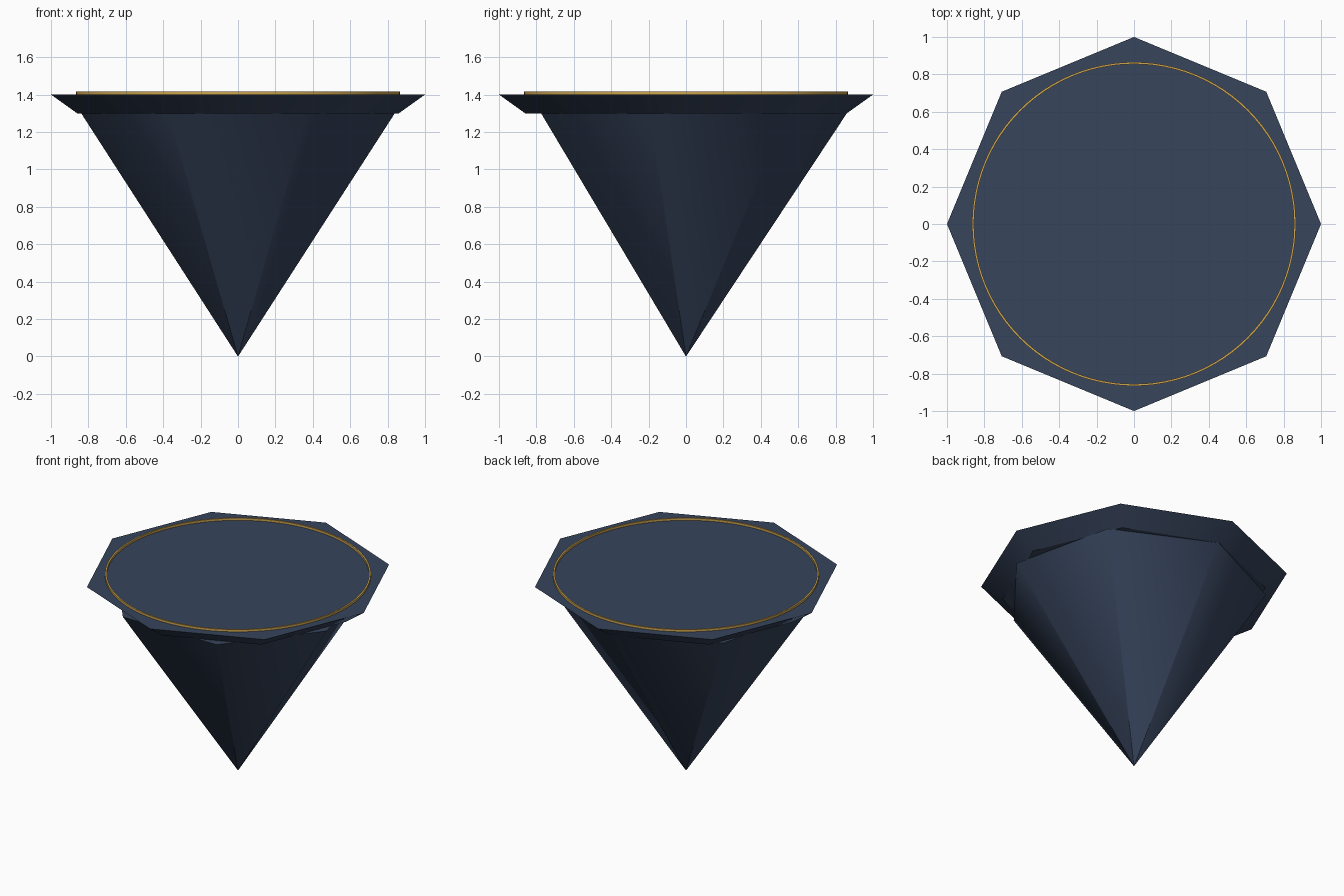
import bpy
import bmesh
from math import sin, cos, tau

default_cube = bpy.data.objects.get("Cube")
if default_cube:
    bpy.data.objects.remove(default_cube, do_unlink=True)


def make_material(name, rgb):
    mat = bpy.data.materials.new(name)
    mat.use_nodes = True
    colour = (*rgb, 1.0)
    mat.diffuse_color = colour
    mat.node_tree.nodes["Principled BSDF"].inputs["Base Color"].default_value = colour
    return mat


slate = make_material("dark_slate", (0.038, 0.058, 0.108))
gold = make_material("gold", (0.62, 0.38, 0.08))


def add_ring(bm, sides, radius, z):
    """Ring of vertices with one corner on +y, clockwise from above."""
    angles = [tau * i / sides for i in range(sides)]
    return [bm.verts.new((radius * sin(a), radius * cos(a), z)) for a in angles]


def add_band(bm, lower, upper):
    """Smooth outward strip of quads between two rings, with crisp borders."""
    for i in range(len(lower)):
        j = (i + 1) % len(lower)
        face = bm.faces.new((lower[j], lower[i], upper[i], upper[j]))
        face.smooth = True
        for edge in (face.edges[0], face.edges[2]):
            edge.smooth = False


def finish(bm, name, mat):
    mesh = bpy.data.meshes.new(name)
    bm.to_mesh(mesh)
    bm.free()
    mesh.materials.append(mat)
    bpy.context.collection.objects.link(bpy.data.objects.new(name, mesh))


def tapered_prism(name, sides, low, high, mat):
    """Closed frustum, given (radius, z) at each end."""
    bm = bmesh.new()
    lower, upper = [add_ring(bm, sides, r, z) for r, z in (low, high)]
    add_band(bm, lower, upper)
    bm.faces.new(lower)
    bm.faces.new(upper[::-1])
    finish(bm, name, mat)


# Seven-sided body tapering down to a point
tapered_prism("pointed_body", 7, (0.0005, 0.0), (0.86, 1.30), slate)

# Eight-sided flared slab on top
tapered_prism("flared_rim", 8, (0.86, 1.30), (1.0, 1.40), slate)

# Thin flat-topped gold ring lying on the slab
bm = bmesh.new()
profile = [(0.866, 1.40), (0.866, 1.416), (0.855, 1.416), (0.855, 1.40)]
rings = [add_ring(bm, 96, r, z) for r, z in profile]
for k in range(len(rings)):
    add_band(bm, rings[k], rings[(k + 1) % len(rings)])
finish(bm, "gold_ring", gold)
